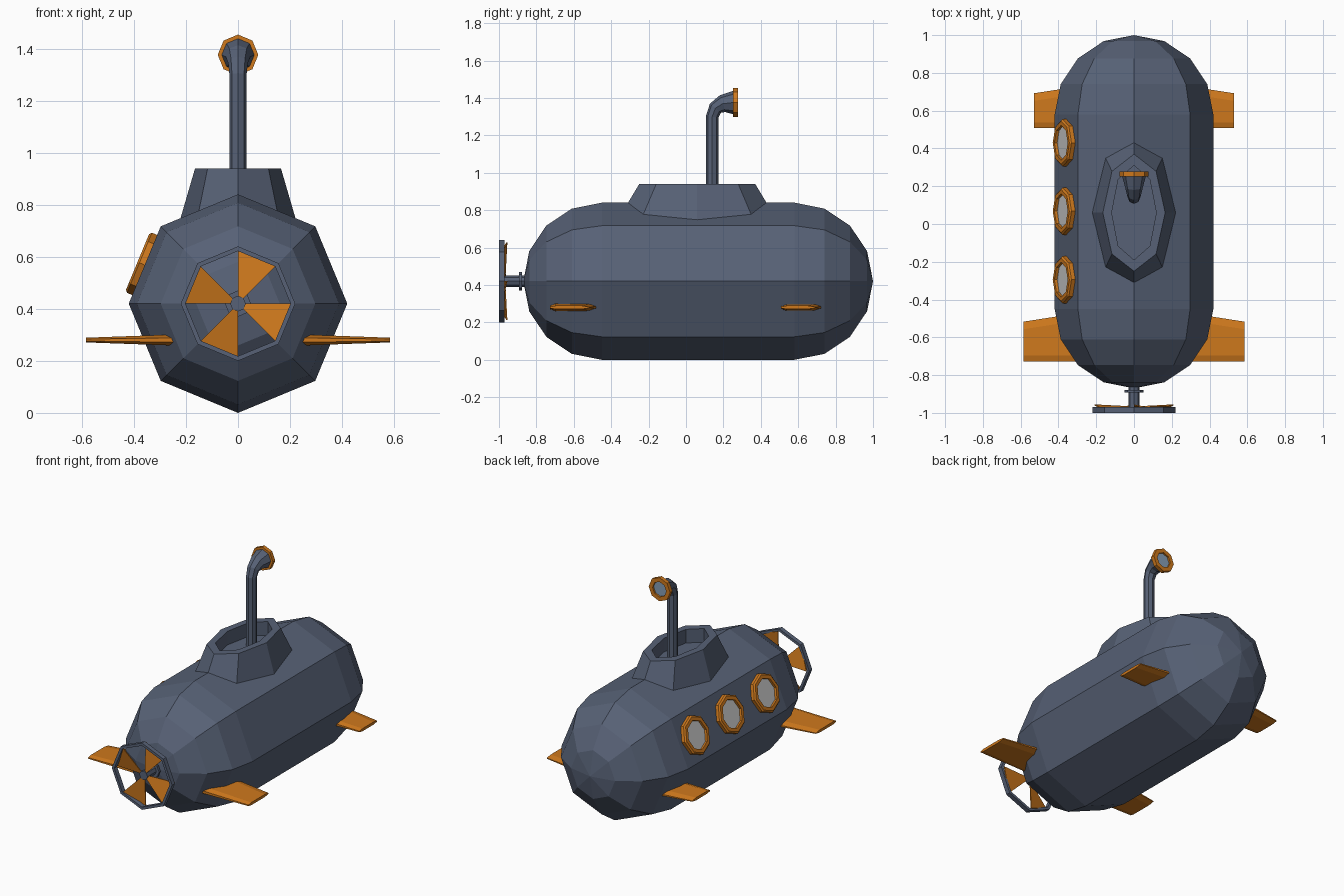
import bpy, bmesh
from math import sin, cos, pi, radians
from mathutils import Vector as V

if "Cube" in bpy.data.objects:
    bpy.data.objects.remove(bpy.data.objects["Cube"])

def material(name, rgb):
    m = bpy.data.materials.new(name)
    m.diffuse_color = (*rgb, 1)
    m.use_nodes = True
    m.node_tree.nodes["Principled BSDF"].inputs["Base Color"].default_value = m.diffuse_color
    return m

STEEL = material("steel", (0.095, 0.12, 0.18))
ORANGE = material("orange", (0.62, 0.19, 0.012))
LENS = material("lens", (0.24, 0.34, 0.46))

def loft(name, rings, mat=None, caps=True, closed=False):
    """Skin a list of equal-length rings into a flat-shaded mesh."""
    bm = bmesh.new()
    vr = [[bm.verts.new(p) for p in r] for r in rings]
    n = len(vr[0])
    pairs = list(zip(vr, vr[1:])) + ([(vr[-1], vr[0])] if closed else [])
    for a, b in pairs:
        for i in range(n):
            j = (i + 1) % n
            bm.faces.new((a[i], a[j], b[j], b[i]))
    if caps and not closed:
        bm.faces.new(vr[0][::-1])
        bm.faces.new(vr[-1])
    bmesh.ops.remove_doubles(bm, verts=bm.verts, dist=1e-5)
    bmesh.ops.recalc_face_normals(bm, faces=bm.faces)
    me = bpy.data.meshes.new(name)
    bm.to_mesh(me)
    bm.free()
    ob = bpy.data.objects.new(name, me)
    bpy.context.collection.objects.link(ob)
    if mat:
        me.materials.append(mat)
    return ob

def octagon(c, u, v, ru, rv=None):
    rv = ru if rv is None else rv
    return [V(c) + V(u) * ru * cos(i * pi / 4) + V(v) * rv * sin(i * pi / 4) for i in range(8)]

X, Y, Z = V((1, 0, 0)), V((0, 1, 0)), V((0, 0, 1))

def lathe(name, profile, centre, u, v, axis, mat=None, closed=False, caps=True):
    rings = [octagon(V(centre) + V(axis) * h, u, v, r) for r, h in profile]
    return loft(name, rings, mat, caps, closed)

# Hull: octagonal capsule along y
R = 0.42
steps = [radians(22.5 * i) for i in range(5)]
hull = [(R * cos(a), -0.45 - R * sin(a)) for a in reversed(steps)]
hull += [(R * cos(a), 0.58 + R * sin(a)) for a in steps]
lathe("hull", hull, (0, 0, 0.42), X, Z, Y, STEEL, caps=False)

# Conning tower with recessed deck
tower = [(0.235, 0.454, 0.70), (0.165, 0.31, 0.94), (0.118, 0.25, 0.94), (0.118, 0.25, 0.85)]
loft("conning_tower", [octagon((0, 0.06, z), X, Y, a, b) for a, b, z in tower], STEEL)

# Periscope: swept tube that bends forward and flares
path = [(0.14, 0.80, 0.033, 0), (0.14, 1.30, 0.033, 10), (0.157, 1.345, 0.038, 40),
        (0.195, 1.369, 0.047, 72), (0.257, 1.376, 0.064, 90)]
rings = []
for y, z, r, tilt in path:
    t = radians(tilt)
    rings.append(octagon((0, y, z), X, V((0, cos(t), -sin(t))), r))
loft("periscope_tube", rings, STEEL)
lathe("periscope_rim", [(0.078, 0.252), (0.078, 0.277), (0.05, 0.277), (0.05, 0.252)],
      (0, 0, 1.376), X, Z, Y, ORANGE, closed=True)
lathe("periscope_lens", [(0.052, 0.25), (0.052, 0.266)], (0, 0, 1.376), X, Z, Y, LENS)

# Portholes on the upper left hull face
a = radians(157.5)
normal = V((cos(a), 0, sin(a)))
slope = V((sin(a), 0, -cos(a)))
base = normal * R * cos(pi / 8) + Z * 0.42
for i, y in enumerate((0.43, 0.068, -0.295)):
    c = base + Y * y
    lathe(f"porthole_frame_{i + 1}", [(0.125, -0.01), (0.125, 0.022), (0.115, 0.03), (0.092, 0.03), (0.092, -0.01)],
          c, Y, slope, normal, ORANGE, closed=True)
    lathe(f"porthole_glass_{i + 1}", [(0.095, -0.01), (0.095, 0.014)], c, Y, slope, normal)

# Diving planes, mirrored left and right
def fin(name, x_tip, trail, lead_root, lead_tip):
    def section(x, lead, t):
        return [V((x, y, 0.28 + z)) for y, z in (
            (trail, t * 0.4), (trail + 0.03, t), (lead - 0.04, t), (lead, t * 0.3),
            (lead, -t * 0.3), (lead - 0.04, -t), (trail + 0.03, -t), (trail, -t * 0.4))]
    ob = loft(name, [section(0.25, lead_root, 0.021), section(x_tip, lead_tip, 0.009)], ORANGE)
    ob.modifiers.new("mirror", 'MIRROR')

fin("rear_fins", 0.585, -0.727, -0.465, -0.517)
fin("front_fins", 0.53, 0.508, 0.735, 0.692)

# Propeller: shaft, collar, guard ring and four pitched blades
C = (0, 0, 0.42)
lathe("propeller_shaft", [(0.03, -0.985), (0.03, -0.84)], C, X, Z, Y, STEEL)
lathe("shaft_collar", [(0.05, -0.893), (0.05, -0.878)], C, X, Z, Y, STEEL)
lathe("propeller_ring", [(0.22, -1.0), (0.22, -0.97), (0.202, -0.97), (0.202, -1.0)],
      C, X, Z, Y, STEEL, closed=True)
for i in range(4):
    a0 = i * pi / 2
    a1 = a0 - pi / 4
    def blade_tri(dy):
        return [V((r * cos(a), y + dy, 0.42 + r * sin(a))) for r, a, y in (
            (0.02, a0, -0.968), (0.208, a0, -0.958), (0.208, a1, -0.990), (0.02, a1, -0.978))]
    loft(f"propeller_blade_{i + 1}", [blade_tri(-0.003), blade_tri(0.003)], ORANGE)
